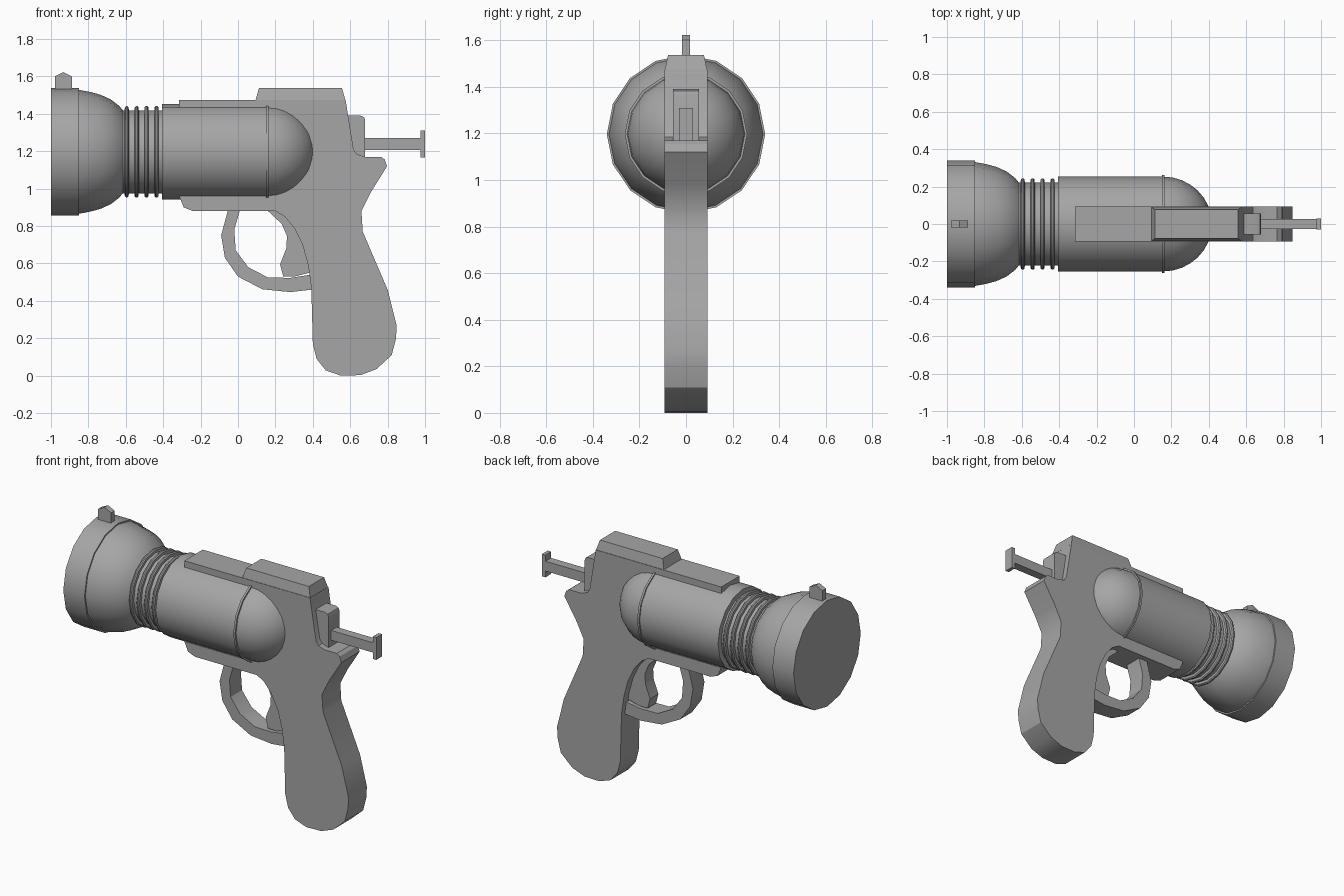
import bpy
import bmesh
from math import cos, sin, pi, radians

old = bpy.data.objects.get("Cube")
if old:
    bpy.data.objects.remove(old, do_unlink=True)

AXIS = 1.197    # height of the barrel centre line
HALF = 0.093    # half thickness of the frame

grey = bpy.data.materials.new("plain grey")
grey.use_nodes = True
grey.diffuse_color = (0.38, 0.38, 0.38, 1)
grey.node_tree.nodes["Principled BSDF"].inputs["Base Color"].default_value = grey.diffuse_color


def finish(name, bm):
    bmesh.ops.remove_doubles(bm, verts=bm.verts, dist=0.0001)
    bmesh.ops.recalc_face_normals(bm, faces=bm.faces)
    mesh = bpy.data.meshes.new(name)
    bm.to_mesh(mesh)
    bm.free()
    mesh.materials.append(grey)
    mesh.shade_smooth()
    mesh.set_sharp_from_angle(angle=radians(32))
    obj = bpy.data.objects.new(name, mesh)
    bpy.context.collection.objects.link(obj)
    return obj


def slab(name, outline, half, taper_above=None, top_half=None):
    """Side outline in x, z extruded across y; upper points may be narrower."""
    bm = bmesh.new()
    sides = []
    for s in (-1, 1):
        ring = []
        for x, z in outline:
            narrow = taper_above is not None and z > taper_above
            ring.append(bm.verts.new((x, s * (top_half if narrow else half), z)))
        sides.append(ring)
        bm.faces.new(ring)
    a, b = sides
    n = len(outline)
    for i in range(n):
        j = (i + 1) % n
        bm.faces.new((a[i], a[j], b[j], b[i]))
    return finish(name, bm)


def box(name, x0, x1, z0, z1, half):
    return slab(name, [(x0, z0), (x1, z0), (x1, z1), (x0, z1)], half)


def turned(name, profile, sides=16):
    """Profile of (x, radius) turned around the barrel axis, closed at both ends."""
    bm = bmesh.new()
    rings = []
    for x, r in profile:
        rings.append([bm.verts.new((x, r * cos(2 * pi * k / sides),
                                    AXIS + r * sin(2 * pi * k / sides)))
                      for k in range(sides)])
    for a, b in zip(rings, rings[1:]):
        for k in range(sides):
            j = (k + 1) % sides
            bm.faces.new((a[k], a[j], b[j], b[k]))
    bm.faces.new(rings[0])
    bm.faces.new(rings[-1])
    return finish(name, bm)


# Flared head and its front rim
turned("front_rim", [(-1, 0.34), (-0.85, 0.34)])
turned("flared_head", [(-0.86, 0.331), (-0.85, 0.331), (-0.79, 0.32), (-0.735, 0.305),
                       (-0.68, 0.28), (-0.635, 0.245), (-0.61, 0.215)])

# Ribbed neck
turned("neck", [(-0.64, 0.222), (-0.39, 0.222)])
for i in range(4):
    c = -0.595 + i * 0.053
    turned(f"neck_ring_{i + 1}", [(c - 0.012, 0.215), (c - 0.01, 0.238), (c - 0.004, 0.244),
                                  (c + 0.004, 0.244), (c + 0.01, 0.238), (c + 0.012, 0.215)])

# Main barrel, thin band and rounded rear
turned("barrel", [(-0.405, 0.255), (0.16, 0.255)])
turned("barrel_band", [(0.15, 0.263), (0.163, 0.263)])
turned("rear_dome", [(0.155 + 0.262 * sin(t * pi / 16), 0.253 * cos(t * pi / 16) + 0.0005)
                     for t in range(9)])

# Frame with the grip, a flat plate
slab("frame_and_grip", [
    (-0.315, 1.475), (0.575, 1.475), (0.618, 1.21), (0.635, 1.185), (0.68, 1.17),
    (0.765, 1.17), (0.785, 1.155), (0.797, 1.12), (0.71, 0.98), (0.66, 0.88),
    (0.667, 0.77), (0.8, 0.46), (0.848, 0.27), (0.845, 0.2), (0.822, 0.11),
    (0.74, 0.035), (0.655, 0.003), (0.55, 0), (0.47, 0.028), (0.42, 0.09),
    (0.4, 0.17), (0.392, 0.47), (0.375, 0.59), (0.345, 0.7), (0.3, 0.79),
    (0.25, 0.85), (0.2, 0.88), (-0.24, 0.88), (-0.29, 0.9), (-0.315, 0.96)], HALF)
slab("receiver_top", [(0.09, 1.46), (0.578, 1.46), (0.556, 1.537), (0.112, 1.537)],
     HALF, 1.5, 0.077)

# Trigger guard and trigger
slab("trigger_guard", [
    (-0.05, 0.9), (-0.09, 0.75), (-0.07, 0.63), (0, 0.53), (0.13, 0.462), (0.28, 0.447),
    (0.42, 0.463), (0.42, 0.545), (0.28, 0.523), (0.16, 0.525), (0.055, 0.58),
    (-0.012, 0.67), (-0.02, 0.78), (0.015, 0.9)], 0.058)
slab("trigger", [
    (0.15, 0.89), (0.235, 0.81), (0.262, 0.745), (0.258, 0.68), (0.225, 0.595),
    (0.242, 0.53), (0.3, 0.53), (0.42, 0.56), (0.36, 0.8), (0.25, 0.89)], 0.042)

# Rear block with the pull rod
slab("rear_block", [(0.57, 1.165), (0.68, 1.165), (0.68, 1.365), (0.674, 1.382),
                    (0.655, 1.39), (0.57, 1.39)], 0.055)
box("pull_rod", 0.66, 0.98, 1.207, 1.27, 0.028)
box("pull_handle", 0.976, 1, 1.167, 1.31, 0.029)

# Front sight
slab("front_sight", [(-0.979, 1.52), (-0.887, 1.52), (-0.887, 1.6), (-0.933, 1.623),
                     (-0.979, 1.6)], 0.018)
